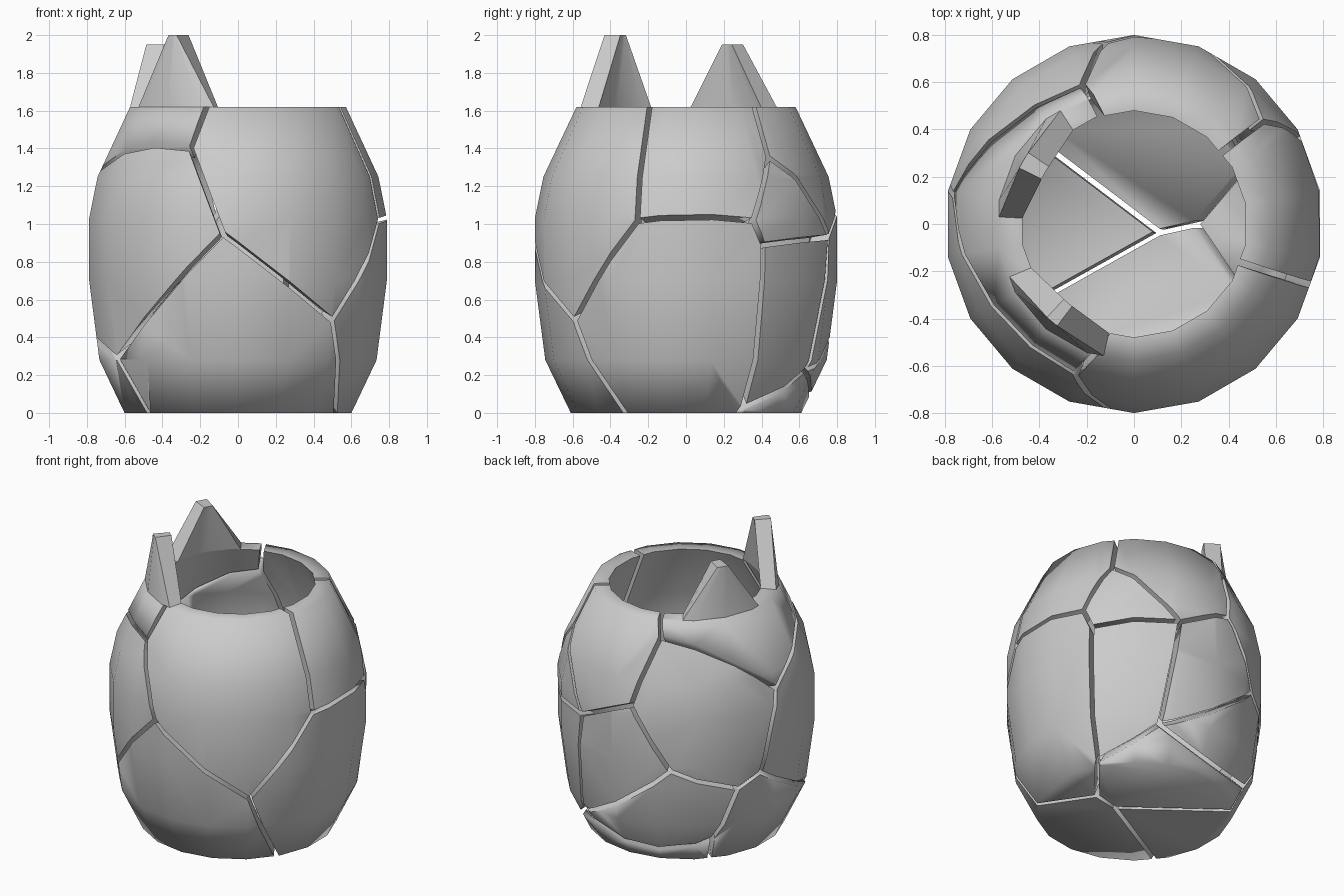
import bpy, bmesh, math
from mathutils import Vector

if "Cube" in bpy.data.objects:
    bpy.data.objects.remove(bpy.data.objects["Cube"])

SIDES = 18
OUTER = [(.61, 0), (.745, .28), (.80, .70), (.80, 1.03), (.755, 1.25), (.58, 1.62)]
INNER = [(.48, 1.62), (.65, 1.25), (.69, 1.03), (.69, .70), (.64, .30), (.52, .10)]
CENTRE = Vector((0, 0, .8))
GAP = .028


def polar(r, deg, z):
    a = math.radians(deg)
    return Vector((r * math.cos(a), r * math.sin(a), z))


def radius(z):
    pts = OUTER + [(.54, 2.0)]
    for (r0, z0), (r1, z1) in zip(pts, pts[1:]):
        if z <= z1:
            return r0 + (r1 - r0) * (z - z0) / (z1 - z0)
    return pts[-1][0]


def make_object(name, bm):
    bmesh.ops.recalc_face_normals(bm, faces=bm.faces[:])
    me = bpy.data.meshes.new(name)
    bm.to_mesh(me)
    bm.free()
    ob = bpy.data.objects.new(name, me)
    bpy.context.collection.objects.link(ob)
    return ob


def smooth(obs, deg):
    bpy.ops.object.select_all(action='DESELECT')
    for o in obs:
        o.select_set(True)
    bpy.context.view_layer.objects.active = obs[0]
    bpy.ops.object.shade_smooth_by_angle(angle=math.radians(deg))


# hollow egg-shaped shell, closed at the bottom
bm = bmesh.new()
rings = [[bm.verts.new(polar(r, 10 + 20 * i, z)) for i in range(SIDES)]
         for r, z in OUTER + INNER]
for a, b in zip(rings, rings[1:]):
    for i in range(SIDES):
        j = (i + 1) % SIDES
        bm.faces.new((a[i], a[j], b[j], b[i]))
bm.faces.new(rings[0])
bm.faces.new(rings[-1])
shell = make_object("shell_piece", bm)

# crack junctions: (azimuth, height) on the outer surface
J = {'A': (248.6, 1.40), 'B': (264.2, .95), 'C': (211.4, .29), 'D': (310.3, .49),
     'E': (-19, 1.02), 'F': (26.7, 1.02), 'G': (38.7, 1.36), 'H': (30.8, .89),
     'I': (71, .93), 'J': (29, .03), 'K': (62.7, .22), 'L': (110.5, 1.52),
     'M': (171, 1.14), 'N': (98.8, 1.10), 'O': (118, .68), 'P': (161.6, .60),
     'Q': (149.5, .53), 'R': (139, .165),
     'a': (260, 2), 'e': (-20.2, 2), 'g': (39.6, 2), 'l': (104, 2),
     'c': (218, 0), 'd': (-32, 0), 'r': (139, 0)}
P = {k: polar(radius(z), a, z) for k, (a, z) in J.items()}
P['s'] = Vector((.30, 0, 0))
P['t'] = Vector((.12, -.04, 0))
CRACKS = ("Aa AB AM BC BD Cc CP Dd DE Ee EF FG FH Gg GI HI HJ JK KI IN NL Ll LM MP "
          "NO OK OQ QP QR RK Rr Js sd st tr tc").split()

# thin radial slabs that cut the cracks
bm = bmesh.new()
for p, q in CRACKS:
    u, v = P[p] - CENTRE, P[q] - CENTRE
    n = u.cross(v).normalized() * GAP / 2
    ext = (v - u).normalized() * .012
    quad = [(u - ext) * .6, (v + ext) * .6, (v + ext) * 1.45, (u - ext) * 1.45]
    lo = [bm.verts.new(CENTRE + w - n) for w in quad]
    hi = [bm.verts.new(CENTRE + w + n) for w in quad]
    bm.faces.new(lo[::-1])
    bm.faces.new(hi)
    for i in range(4):
        j = (i + 1) % 4
        bm.faces.new((lo[i], lo[j], hi[j], hi[i]))
cutter = make_object("crack_cutter", bm)
cutter.hide_render = True

mod = shell.modifiers.new("cracks", 'BOOLEAN')
mod.operation = 'DIFFERENCE'
mod.solver = 'EXACT'
mod.use_self = True
mod.object = cutter
bpy.ops.object.select_all(action='DESELECT')
shell.select_set(True)
bpy.context.view_layer.objects.active = shell
bpy.ops.object.modifier_apply(modifier=mod.name)
bpy.data.objects.remove(cutter)

# split into loose pieces
bpy.ops.object.mode_set(mode='EDIT')
bpy.ops.mesh.select_all(action='SELECT')
bpy.ops.mesh.separate(type='LOOSE')
bpy.ops.object.mode_set(mode='OBJECT')
smooth([o for o in bpy.context.scene.objects if o.type == 'MESH'], 75)


# pointed shards rising from the rim
def ear(name, mid, top, tip):
    bm = bmesh.new()
    offs = [-27, -20, 0, 20, 27]
    loops = []
    for r0, r1 in ((.58, .54), (.48, .435)):
        base, peak = [], []
        for o in offs:
            k = math.cos(math.radians(10)) / math.cos(math.radians(3)) if abs(o) > 20 else 1
            base.append(bm.verts.new(polar(r0 * k, mid + o, 1.62)))
            peak.append(bm.verts.new(polar(r1, mid + o * tip / 27, top)))
        loops.append((base, peak))
    (ob, op), (ib, ip) = loops
    for i in range(4):
        bm.faces.new((ob[i], ob[i + 1], op[i + 1], op[i]))
        bm.faces.new((ib[i + 1], ib[i], ip[i], ip[i + 1]))
        bm.faces.new((op[i], op[i + 1], ip[i + 1], ip[i]))
        bm.faces.new((ob[i + 1], ob[i], ib[i], ib[i + 1]))
    for i in (0, 4):
        bm.faces.new((ob[i], op[i], ip[i], ib[i]))
    return make_object(name, bm)


smooth([ear("front_shard", 230, 2.0, 3), ear("back_shard", 150, 1.95, 4)], 40)
